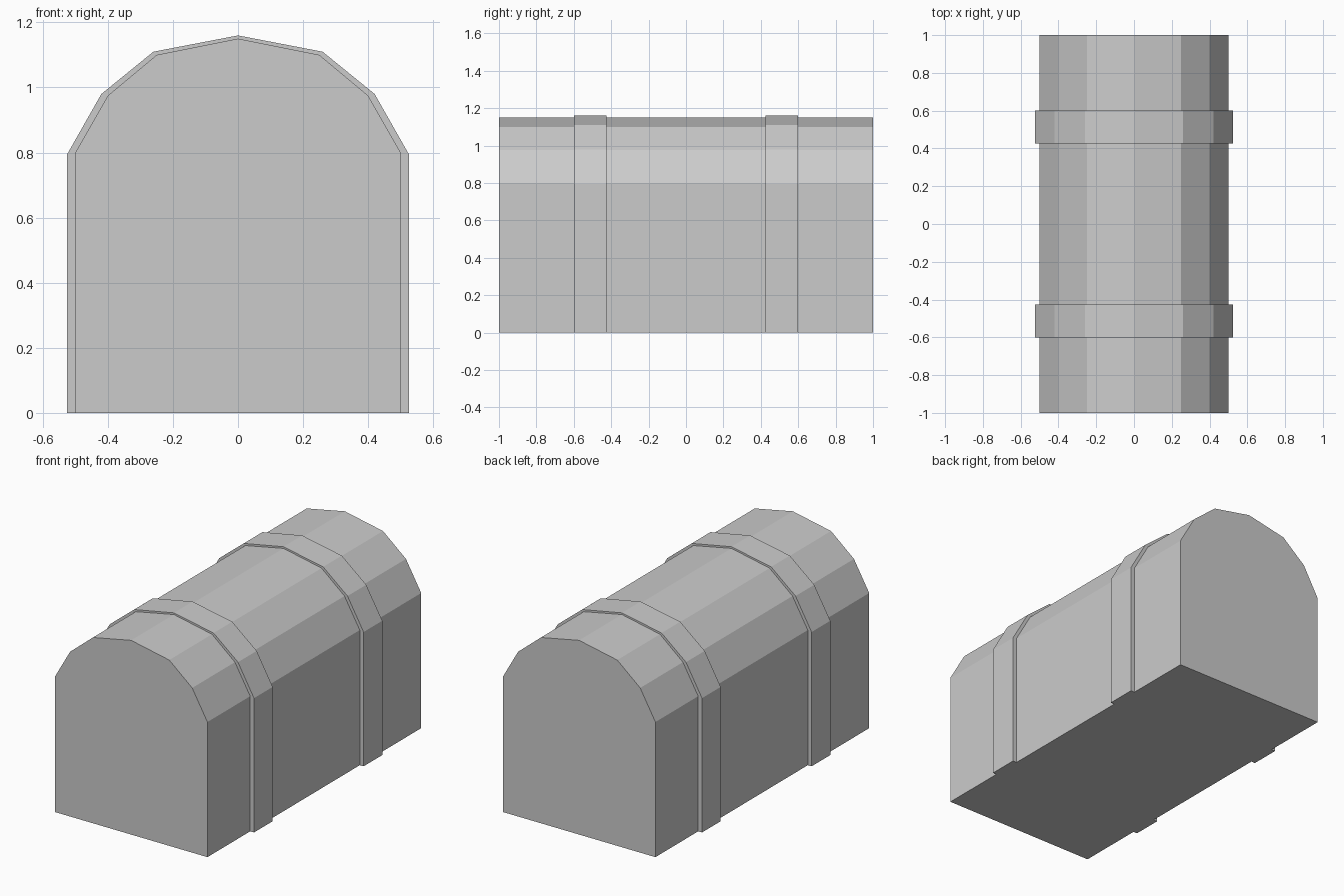
import bpy, bmesh

if "Cube" in bpy.data.objects:
    bpy.data.objects.remove(bpy.data.objects["Cube"])

# Right half of each arched cross-section, from floor to peak (x, z)
BODY = [(0.5, 0), (0.5, 0.8), (0.4, 0.975), (0.25, 1.1), (0, 1.15)]
BAND = [(0.525, 0), (0.525, 0.795), (0.42, 0.98), (0.26, 1.11), (0, 1.16)]


def full_arch(half):
    return half + [(-x, z) for x, z in reversed(half[:-1])]


def finish(name, bm):
    bmesh.ops.recalc_face_normals(bm, faces=bm.faces)
    mesh = bpy.data.meshes.new(name)
    bm.to_mesh(mesh)
    bm.free()
    obj = bpy.data.objects.new(name, mesh)
    bpy.context.collection.objects.link(obj)
    return obj


def ring(bm, pts, y):
    return [bm.verts.new((x, y, z)) for x, z in pts]


def make_body(name, y0, y1):
    bm = bmesh.new()
    a, b = (ring(bm, full_arch(BODY), y) for y in (y0, y1))
    n = len(a)
    bm.faces.new(a)
    bm.faces.new(b[::-1])
    for i in range(n):
        j = (i + 1) % n
        bm.faces.new((a[i], b[i], b[j], a[j]))
    return finish(name, bm)


def make_band(name, y0, y1):
    # Arched strap: outer strip, two side walls and two feet, seated on the body
    bm = bmesh.new()
    o0, o1 = (ring(bm, full_arch(BAND), y) for y in (y0, y1))
    i0, i1 = (ring(bm, full_arch(BODY), y) for y in (y0, y1))
    for k in range(len(o0) - 1):
        for p, q in ((o0, o1), (i0, o0), (o1, i1)):
            bm.faces.new((p[k], q[k], q[k + 1], p[k + 1]))
    for k in (0, -1):
        bm.faces.new((o0[k], o1[k], i1[k], i0[k]))
    return finish(name, bm)


# Vaulted body
make_body("chest_body", -1, 1)

# Two raised straps
make_band("front_band", -0.6, -0.425)
make_band("back_band", 0.425, 0.6)
